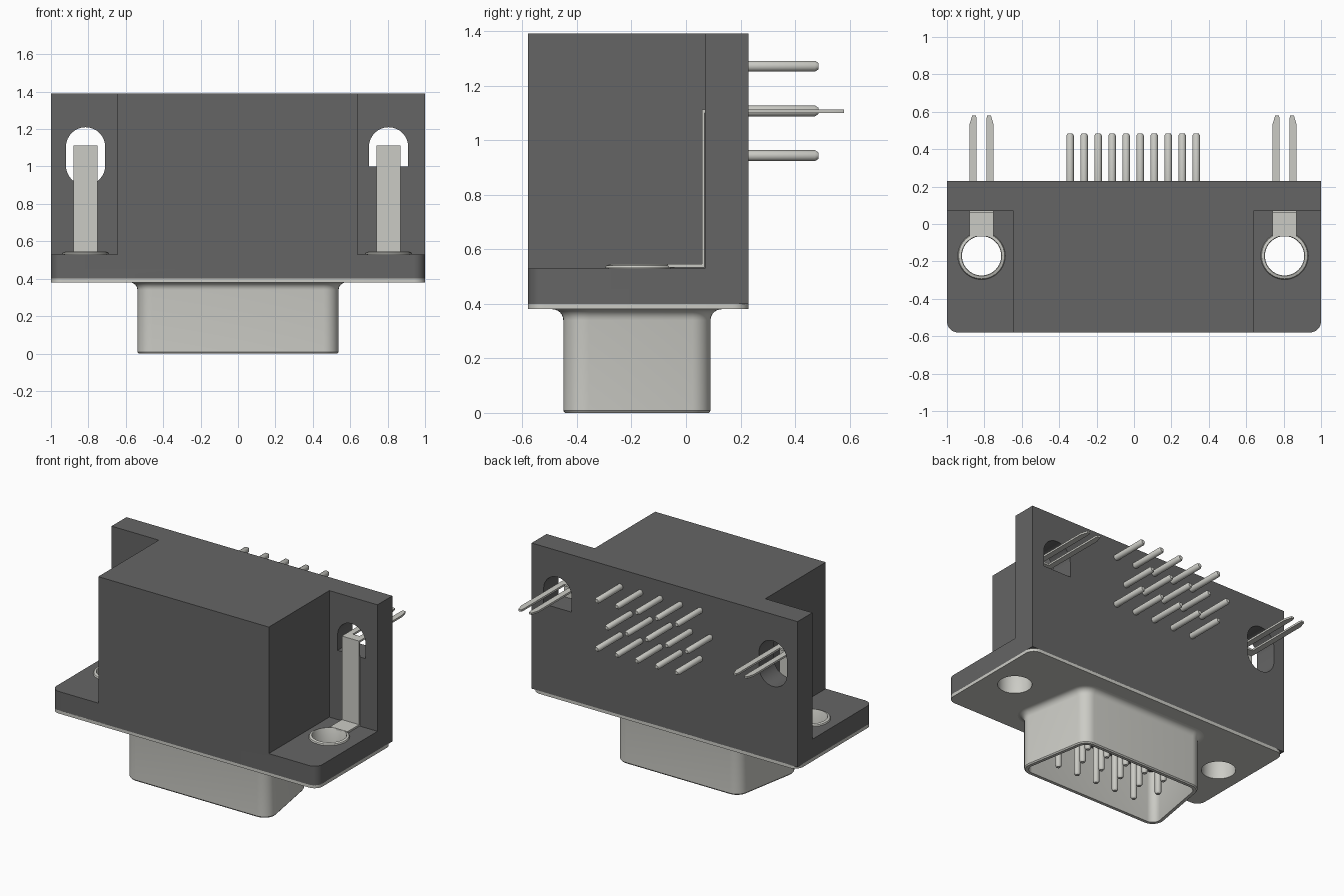
import bpy, bmesh
from math import sin, cos, pi, radians, tan

if "Cube" in bpy.data.objects:
    bpy.data.objects.remove(bpy.data.objects["Cube"])


def material(name, rgb):
    m = bpy.data.materials.new(name)
    m.diffuse_color = (*rgb, 1)
    m.use_nodes = True
    m.node_tree.nodes["Principled BSDF"].inputs["Base Color"].default_value = m.diffuse_color
    return m


DARK = material("dark_plastic", (0.13, 0.13, 0.13))
METAL = material("light_metal", (0.6, 0.6, 0.56))


def make(name, lofts, mat):
    """Each loft is a list of matching 3D loops, bridged and capped."""
    bm = bmesh.new()
    for loops in lofts:
        rings = [[bm.verts.new(p) for p in loop] for loop in loops]
        n = len(rings[0])
        for a, b in zip(rings, rings[1:]):
            for i in range(n):
                j = (i + 1) % n
                bm.faces.new((a[i], a[j], b[j], b[i]))
        bm.faces.new(rings[0][::-1])
        bm.faces.new(rings[-1])
    bmesh.ops.recalc_face_normals(bm, faces=bm.faces)
    mesh = bpy.data.meshes.new(name)
    bm.to_mesh(mesh)
    bm.free()
    ob = bpy.data.objects.new(name, mesh)
    bpy.context.collection.objects.link(ob)
    mesh.materials.append(mat)
    smooth(ob)
    return ob


def smooth(ob):
    ob.data.shade_smooth()
    ob.data.set_sharp_from_angle(angle=radians(35))


def put(pts, axis, h):
    """Place a 2D outline at height h along an axis (z: x,y  y: x,z)."""
    return [(a, b, h) if axis == "z" else (a, h, b) for a, b in pts]


def prism(pts, axis, lo, hi):
    return [put(pts, axis, lo), put(pts, axis, hi)]


def box(x0, x1, y0, y1, z0, z1):
    return prism([(x0, y0), (x1, y0), (x1, y1), (x0, y1)], "z", z0, z1)


def arc(x, y, r, a0, a1, n=8):
    return [(x + r * cos(radians(a0 + (a1 - a0) * i / n)),
             y + r * sin(radians(a0 + (a1 - a0) * i / n))) for i in range(n + 1)]


def circle(x, y, r, n=16):
    return arc(x, y, r, 0, 360, n)[:-1]


def boolean(ob, tool, op):
    m = ob.modifiers.new("cut", "BOOLEAN")
    m.operation, m.object, m.solver = op, tool, "EXACT"
    bpy.context.view_layer.objects.active = ob
    bpy.ops.object.modifier_apply(modifier=m.name)
    bpy.data.objects.remove(tool)


# Key dimensions
F, W, B = -0.58, 0.07, 0.23          # front face, wall front, wall back
EYES = (-0.815, 0.805)
EY = -0.17
R = 0.06

# Housing: flange with rounded front corners plus T-shaped body
flange = (arc(-1 + R, F + R, R, 180, 270) + arc(1 - R, F + R, R, 270, 360)
          + [(1, B), (-1, B)])
housing = make("housing", [prism(flange, "z", 0.40, 0.53)], DARK)
tee = [(-0.645, F), (0.638, F), (0.638, W), (1, W), (1, B), (-1, B), (-1, W), (-0.645, W)]
boolean(housing, make("body", [prism(tee, "z", 0.53, 1.39)], DARK), "UNION")

# Openings in the rear wall: one slot, one flat-bottomed arch
top, r = 1.105, 0.105
slot = arc(EYES[0], top, r, 0, 180, 16) + arc(EYES[0], 1.005, r, 180, 360, 16)
arch = arc(EYES[1], top, r, 0, 180, 16) + [(EYES[1] - r, 1.0), (EYES[1] + r, 1.0)]
for shape in (slot, arch):
    boolean(housing, make("cutter", [prism(shape, "y", 0.0, 0.3)], DARK), "DIFFERENCE")

# Front metal plate
plate_pts = (arc(-1 + R, F + R, R, 180, 270) + arc(1 - R, F + R, R, 270, 360)
             + arc(1 - R, B - R, R, 0, 90) + arc(-1 + R, B - R, R, 90, 180))
plate = make("face_plate", [prism(plate_pts, "z", 0.38, 0.402)], METAL)

# Screw holes
for x in EYES:
    for ob, rad in ((housing, 0.114), (plate, 0.105)):
        boolean(ob, make("cutter", [prism(circle(x, EY, rad, 40), "z", 0.3, 0.6)], DARK),
                "DIFFERENCE")
smooth(housing)
smooth(plate)


# D-shaped shell, flared where it meets the plate
def d_outline(offset):
    q = 0.08 + offset
    xf, xb = 0.458, 0.458 - 0.38 * tan(radians(10))
    return (arc(xf, -0.37, q, -90, 10) + arc(xb, 0.01, q, 10, 90)
            + arc(-xb, 0.01, q, 90, 170) + arc(-xf, -0.37, q, 170, 270))


steps = [(0.04 * (1 - sin(a * pi / 12)), 0.34 + 0.04 * cos(a * pi / 12)) for a in range(7)]
steps += [(0, 0.008), (-0.006, 0), (-0.027, 0), (-0.03, 0.005), (-0.03, 0.37)]
make("shell", [[put(d_outline(o), "z", z) for o, z in steps]], METAL)
make("contact_insulator", [prism(d_outline(-0.031), "z", 0.35, 0.369)], DARK)


# Contact and board pins: three staggered rows of five
def pin(x, v, axis, tip, base):
    s = 0.012 if base > tip else -0.012
    return [put(circle(x, v, 0.012), axis, tip), put(circle(x, v, 0.02), axis, tip + s),
            put(circle(x, v, 0.02), axis, base)]


contacts, tails = [], []
for row in range(3):
    for i in range(5):
        x = 0.333 - 0.15 * i - (0.075 if row == 1 else 0)
        contacts.append(pin(x, -0.32 + 0.14 * row, "z", 0.04, 0.36))
        tails.append(pin(x, 0.943 + 0.164 * row, "y", 0.485, 0.22))
make("contact_pins", contacts, METAL)
make("board_pins", tails, METAL)

# Grounding brackets: eyelet, bent strip and two-pronged board lock
for side, x in zip(("left", "right"), EYES):
    eye = [put(circle(x, EY, q, 40), "z", z) for q, z in
           ((0.105, 0.39), (0.114, 0.39), (0.114, 0.532), (0.127, 0.532),
            (0.123, 0.54), (0.108, 0.545), (0.105, 0.54), (0.105, 0.39))]
    ob = make(side + "_eyelet", [eye], METAL)
    # open the tube by removing its end caps
    bm = bmesh.new()
    bm.from_mesh(ob.data)
    bmesh.ops.delete(bm, geom=[f for f in bm.faces if len(f.verts) > 4], context="FACES")
    bmesh.ops.remove_doubles(bm, verts=bm.verts, dist=1e-5)
    bmesh.ops.recalc_face_normals(bm, faces=bm.faces)
    bm.to_mesh(ob.data)
    bm.free()
    smooth(ob)

    half = [(0.065, 0.058), (0.065, 0.53), (0.05, 0.58), (0.03, 0.58), (0.026, 0.56),
            (0.026, 0.12)]
    fork = [(x + u, v) for u, v in half] + [(x - u, v) for u, v in reversed(half)]
    make(side + "_bracket", [
        box(x - 0.065, x + 0.065, -0.067, 0.068, 0.533, 0.545),
        box(x - 0.065, x + 0.065, 0.058, 0.068, 0.54, 1.112),
        prism(fork, "z", 1.10, 1.113)], METAL)
